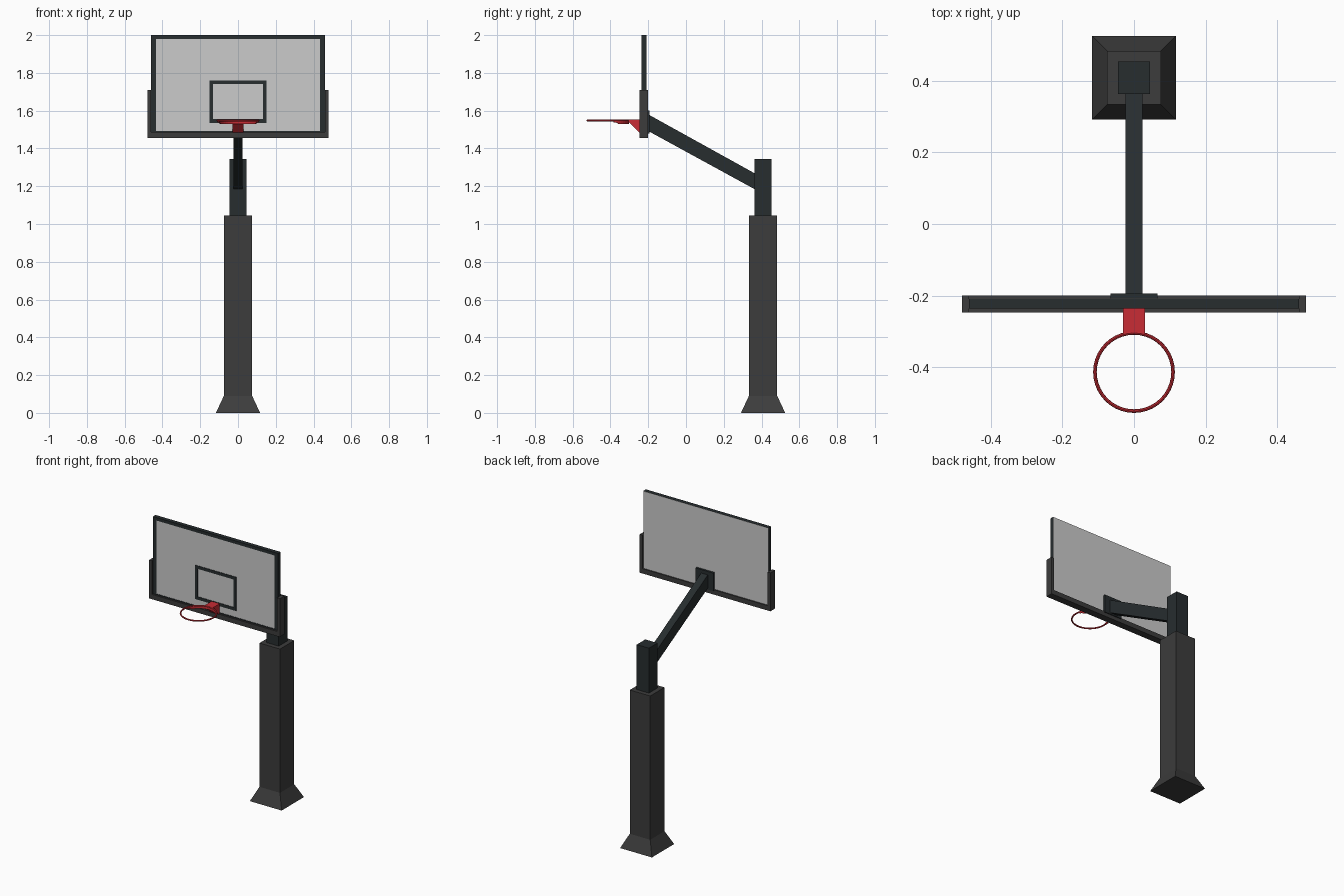
import bpy, bmesh, math

if "Cube" in bpy.data.objects:
    bpy.data.objects.remove(bpy.data.objects["Cube"])


def material(name, rgb):
    m = bpy.data.materials.new(name)
    m.diffuse_color = (*rgb, 1)
    m.use_nodes = True
    m.node_tree.nodes["Principled BSDF"].inputs["Base Color"].default_value = m.diffuse_color
    return m


SLATE = material("dark_slate", (0.020, 0.026, 0.028))
DARK = material("dark_grey", (0.045, 0.045, 0.045))
RED = material("rim_red", (0.58, 0.025, 0.035))
POST_Y = 0.408
RIM_Y, RIM_Z, RIM_R = -0.413, 1.548, 0.109


def finish(name, bm, mat=None):
    bmesh.ops.recalc_face_normals(bm, faces=bm.faces)
    me = bpy.data.meshes.new(name)
    bm.to_mesh(me)
    bm.free()
    ob = bpy.data.objects.new(name, me)
    bpy.context.collection.objects.link(ob)
    if mat:
        me.materials.append(mat)
    return ob


def prism(name, pts, axis, lo, hi, mat=None):
    """Extrude a closed profile: (y, z) points along x, or (x, z) points along y."""
    bm = bmesh.new()
    place = (lambda p: (lo, *p)) if axis == 'x' else (lambda p: (p[0], lo, p[1]))
    face = bm.faces.new([bm.verts.new(place(p)) for p in pts])
    ext = bmesh.ops.extrude_face_region(bm, geom=[face])["geom"]
    step = (hi - lo, 0, 0) if axis == 'x' else (0, hi - lo, 0)
    bmesh.ops.translate(bm, vec=step, verts=[v for v in ext if isinstance(v, bmesh.types.BMVert)])
    return finish(name, bm, mat)


def rect(x, z0, z1):
    return [(-x, z0), (x, z0), (x, z1), (-x, z1)]


def frame(name, outer, inner, y0, y1, mat):
    """Rectangular picture frame between two matching rectangles."""
    bm = bmesh.new()
    rings = [[bm.verts.new((x, y, z)) for x, z in loop]
             for loop, y in ((outer, y0), (outer, y1), (inner, y1), (inner, y0))]
    for a, b in zip(rings, rings[1:] + rings[:1]):
        for i in range(4):
            j = (i + 1) % 4
            bm.faces.new((a[i], a[j], b[j], b[i]))
    return finish(name, bm, mat)


def square_loft(name, centre_y, sections, mat):
    """Square post or frustum from (half width, z) sections."""
    bm = bmesh.new()
    loops = [[bm.verts.new((sx * h, centre_y + sy * h, z))
              for sx, sy in ((-1, -1), (1, -1), (1, 1), (-1, 1))] for h, z in sections]
    for a, b in zip(loops, loops[1:]):
        for i in range(4):
            j = (i + 1) % 4
            bm.faces.new((a[i], a[j], b[j], b[i]))
    bm.faces.new(loops[0])
    bm.faces.new(loops[-1])
    return finish(name, bm, mat)


# Padded pole with flared foot, and the inner post
square_loft("padded_pole", POST_Y, [(0.117, 0), (0.075, 0.09), (0.075, 1.045)], DARK)
square_loft("upper_post", POST_Y, [(0.045, 1.0), (0.045, 1.343)], SLATE)

# Sloping arm and its mounting plate
prism("arm", [(-0.205, 1.495), (0.375, 1.178), (0.375, 1.262), (-0.205, 1.583)],
      'x', -0.024, 0.024, SLATE)
prism("mounting_plate", rect(0.065, 1.48, 1.60), 'y', -0.209, -0.194, SLATE)

# Backboard panel, edge frame and target square
prism("backboard_panel", rect(0.4595, 1.475, 1.9995), 'y', -0.233, -0.208)
frame("backboard_frame", rect(0.46, 1.47, 2.0), rect(0.435, 1.492, 1.98),
      -0.236, -0.209, SLATE)
frame("target_square", rect(0.152, 1.535, 1.76), rect(0.132, 1.555, 1.74),
      -0.236, -0.232, SLATE)

# U-shaped padding round the lower edge
prism("edge_padding", [(-0.48, 1.455), (0.48, 1.455), (0.48, 1.71), (0.46, 1.71),
                       (0.46, 1.487), (-0.46, 1.487), (-0.46, 1.71), (-0.48, 1.71)],
      'y', -0.247, -0.2, DARK)

# Rim bracket
prism("rim_bracket", [(-0.235, 1.485), (-0.247, 1.485), (-0.304, 1.54),
                      (-0.304, 1.552), (-0.235, 1.552)], 'x', -0.03, 0.03, RED)

# Rim
bpy.ops.mesh.primitive_torus_add(location=(0, RIM_Y, RIM_Z), major_radius=RIM_R,
                                 minor_radius=0.005, major_segments=40, minor_segments=8)
rim = bpy.context.object
rim.name = "rim"
rim.data.materials.append(RED)
bpy.ops.object.shade_smooth_by_angle()

# Curved brace under the back of the rim, thinning at both ends
bm = bmesh.new()
steps, rows = 20, []
for i in range(steps + 1):
    t = 2 * i / steps - 1
    a = math.radians(90 + 74 * t)
    drop = 0.018 if abs(t) < 0.85 else 0.010
    rows.append([bm.verts.new((r * math.cos(a), RIM_Y + r * math.sin(a), z))
                 for r, z in ((0.106, RIM_Z), (0.112, RIM_Z),
                              (0.112, RIM_Z - drop), (0.106, RIM_Z - drop))])
for a, b in zip(rows, rows[1:]):
    for i in range(4):
        j = (i + 1) % 4
        bm.faces.new((a[i], a[j], b[j], b[i]))
bm.faces.new(rows[0])
bm.faces.new(rows[-1])
finish("rim_brace", bm, RED)
